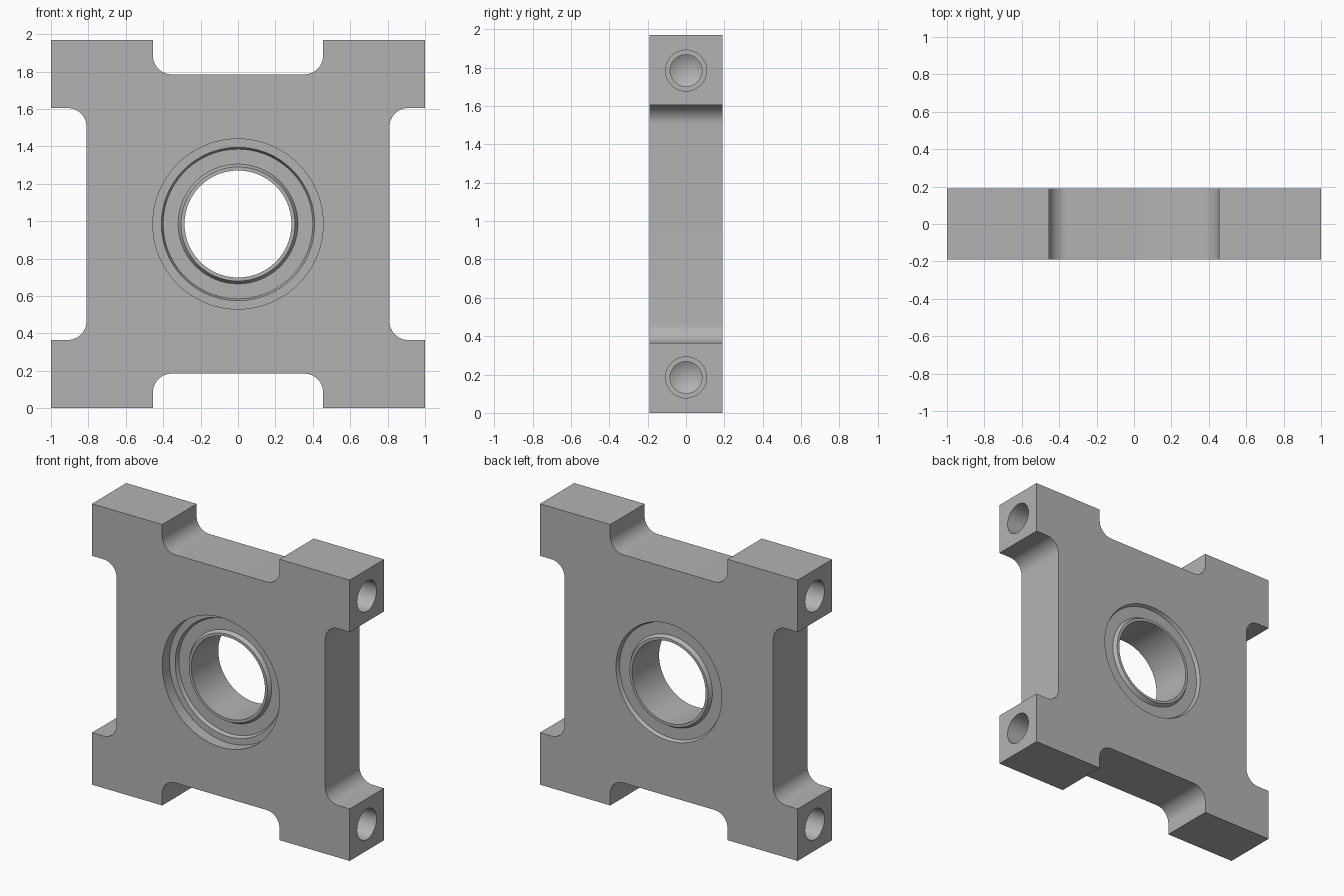
import bpy, bmesh, math
from mathutils import Matrix

old = bpy.data.objects.get("Cube")
if old:
    bpy.data.objects.remove(old, do_unlink=True)

MID = 0.985      # height of the plate centre
HALF = 0.19      # half thickness
FILLET = 0.1

grey = bpy.data.materials.new("machined grey")
grey.use_nodes = True
colour = (0.45, 0.45, 0.45, 1)
grey.diffuse_color = colour
grey.node_tree.nodes["Principled BSDF"].inputs["Base Color"].default_value = colour


def make_object(name, bm):
    bmesh.ops.recalc_face_normals(bm, faces=bm.faces)
    mesh = bpy.data.meshes.new(name)
    bm.to_mesh(mesh)
    bm.free()
    mesh.materials.append(grey)
    obj = bpy.data.objects.new(name, mesh)
    bpy.context.collection.objects.link(obj)
    return obj


def lathe(name, profile, matrix, closed=False, steps=96):
    """Spin (radius, distance) points about local z, then place."""
    bm = bmesh.new()
    verts = [bm.verts.new((r, 0, h)) for r, h in profile]
    pairs = list(zip(verts, verts[1:]))
    if closed:
        pairs.append((verts[-1], verts[0]))
    edges = [bm.edges.new(p) for p in pairs]
    bmesh.ops.spin(bm, geom=verts + edges, cent=(0, 0, 0), axis=(0, 0, 1),
                   angle=math.tau, steps=steps, use_merge=False)
    bmesh.ops.remove_doubles(bm, verts=bm.verts, dist=1e-5)
    bm.transform(matrix)
    return make_object(name, bm)


def arc(cx, cz, start, end, n=12):
    return [(cx + FILLET * math.cos(math.radians(start + (end - start) * i / n)),
             cz + FILLET * math.sin(math.radians(start + (end - start) * i / n)))
            for i in range(n + 1)]


# Plate outline: one quarter, mirrored to four
quarter = (arc(0.91, 0.52, 180, 90) + [(1, 0.62), (1, MID), (0.455, MID)]
           + arc(0.355, 0.90, 0, -90))
half = quarter + [(-x, z) for x, z in reversed(quarter)]
outline = half + [(x, -z) for x, z in reversed(half)]

bm = bmesh.new()
face = bm.faces.new([bm.verts.new((x, -HALF, z + MID)) for x, z in outline])
extruded = bmesh.ops.extrude_face_region(bm, geom=[face])
bmesh.ops.translate(bm, vec=(0, 2 * HALF, 0),
                    verts=[v for v in extruded["geom"] if isinstance(v, bmesh.types.BMVert)])
plate = make_object("housing_plate", bm)

# Cutters: bearing seat and stepped, cone-ended side holes
to_back = Matrix.Translation((0, 0, MID)) @ Matrix.Rotation(-math.pi / 2, 4, "X")
cutters = [lathe("seat_cutter", [(0, -0.3), (0.455, -0.3), (0.455, 0.3), (0, 0.3)], to_back)]
hole = [(0, -0.05), (0.107, -0.05), (0.107, 0.28), (0.083, 0.28), (0.083, 0.42), (0, 0.47)]
for side in (-1, 1):
    for level in (0.185, 2 * MID - 0.185):
        inward = (Matrix.Translation((side, 0, level))
                  @ Matrix.Rotation(-side * math.pi / 2, 4, "Y"))
        cutters.append(lathe("hole_cutter", hole, inward, steps=48))

for cutter in cutters:
    cut = plate.modifiers.new("cut", "BOOLEAN")
    cut.operation = "DIFFERENCE"
    cut.solver = "EXACT"
    cut.object = cutter
bpy.context.view_layer.update()
result = bpy.data.meshes.new_from_object(
    plate.evaluated_get(bpy.context.evaluated_depsgraph_get()))
plate.modifiers.clear()
plate.data = result
for cutter in cutters:
    bpy.data.objects.remove(cutter, do_unlink=True)

# Bearing: recessed at the front, flush at the back, shallow groove on both faces
FRONT, BACK, GROOVE = -0.11, HALF, 0.025
front_side = [(0.286, FRONT), (0.305, FRONT), (0.32, FRONT + GROOVE),
              (0.40, FRONT + GROOVE), (0.41, FRONT), (0.455, FRONT)]
back_side = [(r, BACK - (h - FRONT)) for r, h in reversed(front_side)]
bearing = lathe("bearing", front_side + back_side, to_back, closed=True)

# Smooth the round surfaces, keep the edges sharp
for obj in (plate, bearing):
    bpy.ops.object.select_all(action="DESELECT")
    obj.select_set(True)
    bpy.context.view_layer.objects.active = obj
    bpy.ops.object.shade_smooth_by_angle(angle=math.radians(25))
